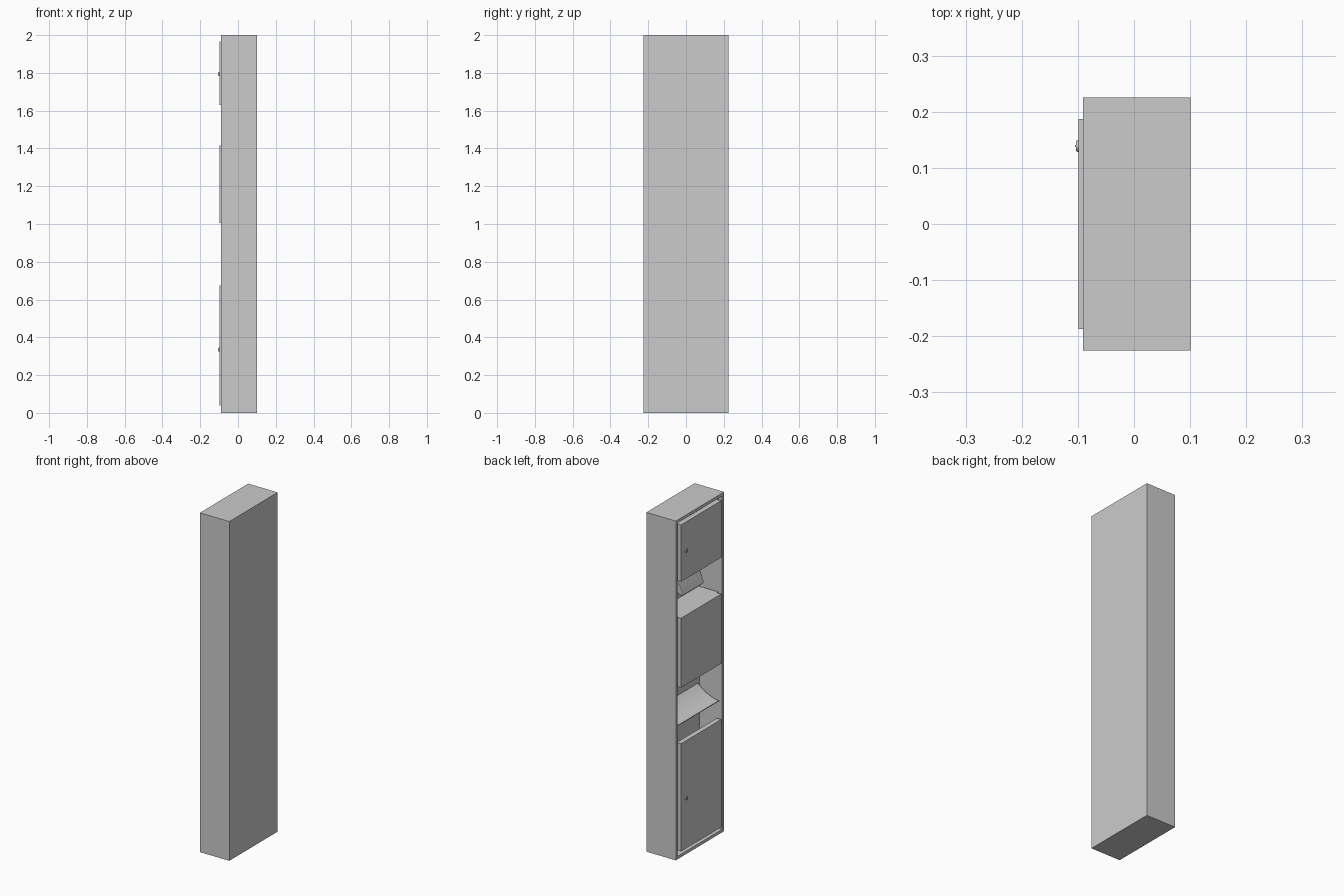
import bpy
import bmesh
import math
from mathutils import Matrix, Vector

if "Cube" in bpy.data.objects:
    bpy.data.objects.remove(bpy.data.objects["Cube"], do_unlink=True)

steel = bpy.data.materials.new("brushed_grey")
steel.use_nodes = True
GREY = (0.6, 0.6, 0.6, 1)
steel.diffuse_color = GREY
steel.node_tree.nodes["Principled BSDF"].inputs["Base Color"].default_value = GREY

FRONT, BACK, INNER = -0.091, 0.101, 0.057
DOOR_FRONT, DOOR_BACK = -0.099, -0.070
HALF_DOOR, HALF_OPEN = 0.187, 0.2


def finish(name, bm, smooth=False):
    bmesh.ops.recalc_face_normals(bm, faces=bm.faces)
    mesh = bpy.data.meshes.new(name)
    bm.to_mesh(mesh)
    bm.free()
    mesh.materials.append(steel)
    obj = bpy.data.objects.new(name, mesh)
    bpy.context.collection.objects.link(obj)
    if smooth:
        bpy.ops.object.select_all(action="DESELECT")
        obj.select_set(True)
        bpy.context.view_layer.objects.active = obj
        bpy.ops.object.shade_smooth_by_angle(angle=math.radians(35))
    return obj


def box_mesh(x0, x1, y0, y1, z0, z1):
    bm = bmesh.new()
    centre = Vector((x0 + x1, y0 + y1, z0 + z1)) / 2
    size = Matrix.Diagonal((x1 - x0, y1 - y0, z1 - z0, 1))
    bmesh.ops.create_cube(bm, size=1, matrix=Matrix.Translation(centre) @ size)
    return bm


def extrude_profile(name, points, half_width):
    """Extrude an x-z outline across the width."""
    bm = bmesh.new()
    face = bm.faces.new([bm.verts.new((x, -half_width, z)) for x, z in points])
    out = bmesh.ops.extrude_face_region(bm, geom=[face])["geom"]
    verts = [v for v in out if isinstance(v, bmesh.types.BMVert)]
    bmesh.ops.translate(bm, verts=verts, vec=(0, 2 * half_width, 0))
    return finish(name, bm, smooth=True)


# Housing: a tall box with one recess in its open side
bm = box_mesh(FRONT, BACK, -0.225, 0.225, 0, 2)
bm.normal_update()
opening = min(bm.faces, key=lambda f: f.calc_center_median().x)
bmesh.ops.inset_region(bm, faces=[opening], thickness=0.225 - HALF_OPEN)
recess = bmesh.ops.extrude_discrete_faces(bm, faces=[opening])["faces"][0]
bmesh.ops.translate(bm, verts=recess.verts, vec=(INNER - FRONT, 0, 0))
finish("housing", bm)

# Doors and the closed compartments behind the upper two
doors = {"upper_door": (1.63, 1.965), "middle_panel": (1.005, 1.415), "lower_door": (0.04, 0.675)}
for name, (low, high) in doors.items():
    finish(name, box_mesh(DOOR_FRONT, DOOR_BACK, -HALF_DOOR, HALF_DOOR, low, high))
for name, low, high in (("upper_compartment", 1.63, 1.975), ("middle_compartment", 1.005, 1.415)):
    finish(name, box_mesh(DOOR_BACK, INNER, -HALF_OPEN, HALF_OPEN, low, high))

# Dryer nozzle hanging in the upper opening
nozzle = extrude_profile("dryer_nozzle", [
    (0.003, 1.64), (-0.024, 1.565), (-0.046, 1.51), (-0.048, 1.502),
    (-0.043, 1.497), (0.0, 1.51), (0.035, 1.55), (0.05, 1.64)], 0.1)
bevel = nozzle.modifiers.new("soft_edges", "BEVEL")
bevel.width = 0.004
bevel.segments = 2

# Curved tray in the lower opening: steep at the back, flat at the lip
STEPS = 12
upper = []
for i in range(STEPS + 1):
    t = i / STEPS
    upper.append((INNER - t * (INNER + 0.08), 0.78 + 0.065 * (1 - t) ** 1.8))
lower = [(x, z - 0.004) for x, z in reversed(upper)]
extrude_profile("curved_tray", upper + lower, HALF_OPEN - 0.008)

# Door locks: a round boss with a small raised key tab
for name, height in (("upper_lock", 1.795), ("lower_lock", 0.335)):
    bm = bmesh.new()
    bmesh.ops.create_cone(
        bm, cap_ends=True, segments=24, radius1=0.011, radius2=0.009, depth=0.005,
        matrix=Matrix.Translation((DOOR_FRONT - 0.002, 0.139, height)) @ Matrix.Rotation(-math.pi / 2, 4, "Y"))
    finish(name, bm, smooth=True)
    finish(name + "_tab", box_mesh(-0.105, -0.1, 0.137, 0.141, height - 0.008, height + 0.008))
